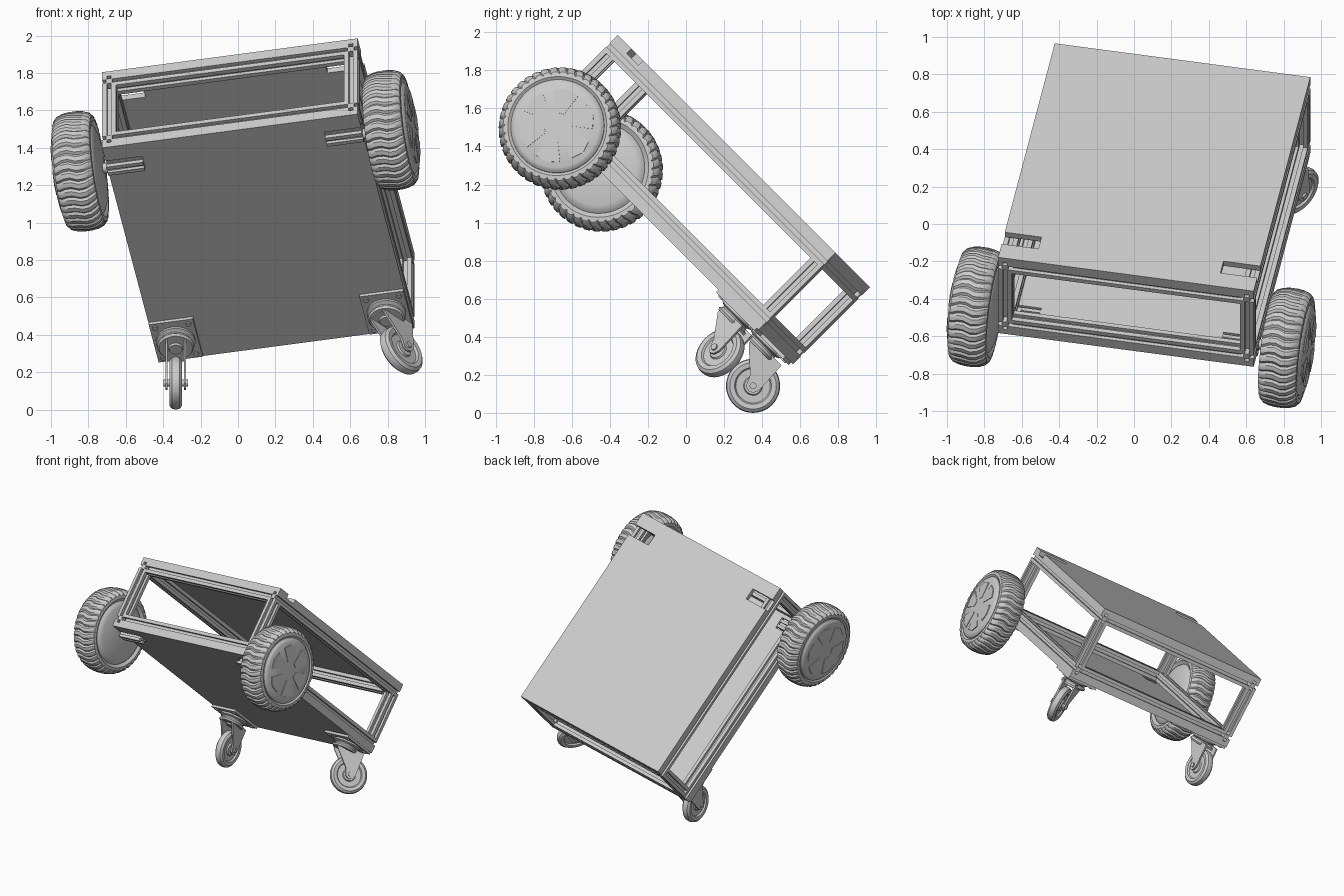
import bpy, bmesh
from math import sin, cos, pi, radians
from mathutils import Matrix, Vector

cube = bpy.data.objects.get("Cube")
if cube:
    bpy.data.objects.remove(cube, do_unlink=True)

grey = bpy.data.materials.new("plain_grey")
grey.use_nodes = True
GREY = (0.6, 0.6, 0.6, 1)
grey.diffuse_color = GREY
grey.node_tree.nodes["Principled BSDF"].inputs["Base Color"].default_value = GREY

# The whole cart is tilted: built upright, then placed by one matrix
TILT = (Matrix.Translation((0.108, -0.101, 0.918))
        @ Matrix.Rotation(radians(-45), 4, 'X') @ Matrix.Rotation(radians(-10.6), 4, 'Z'))
HX, HY, H = 0.695, 0.823, 0.572     # half width, half length, height
T, P = 0.035, 0.075                 # panel thickness, beam size


def finish(name, bm, local, smooth=False):
    bmesh.ops.recalc_face_normals(bm, faces=bm.faces)
    mesh = bpy.data.meshes.new(name)
    bm.to_mesh(mesh)
    bm.free()
    mesh.materials.append(grey)
    obj = bpy.data.objects.new(name, mesh)
    bpy.context.collection.objects.link(obj)
    obj.matrix_world = TILT @ local
    if smooth:
        bpy.ops.object.select_all(action='DESELECT')
        obj.select_set(True)
        bpy.context.view_layer.objects.active = obj
        bpy.ops.object.shade_smooth_by_angle(angle=radians(35))
    return obj


def prism(name, outline, depth, local):
    """Flat outline pushed along its own z."""
    bm = bmesh.new()
    face = bm.faces.new([bm.verts.new((x, y, 0)) for x, y in outline])
    out = bmesh.ops.extrude_face_region(bm, geom=[face])
    moved = [v for v in out["geom"] if isinstance(v, bmesh.types.BMVert)]
    bmesh.ops.translate(bm, verts=moved, vec=(0, 0, depth))
    return finish(name, bm, local)


def lathe(name, profile, local, steps=48, tread=False):
    """Profile of (along axis, radius) spun around z; tread cuts wavy grooves."""
    bm = bmesh.new()
    rings = []
    for a, r in profile:
        if r == 0:
            rings.append([bm.verts.new((0, 0, a))] * steps)
            continue
        ring = []
        for i in range(steps):
            t = 2 * pi * i / steps
            rr = r
            if tread and r > 0.285:
                t += 0.03 * sin(a * 45)
                rr -= 0.011 if i % 4 == 0 else 0
            ring.append(bm.verts.new((rr * cos(t), rr * sin(t), a)))
        rings.append(ring)
    for low, high in zip(rings, rings[1:]):
        for i in range(steps):
            j = (i + 1) % steps
            corners = list(dict.fromkeys((low[i], low[j], high[j], high[i])))
            if len(corners) > 2:
                bm.faces.new(corners)
    return finish(name, bm, local, True)


def along(start, axis):
    return Matrix.Translation(start) @ Vector(axis).to_track_quat('Z', 'Y').to_matrix().to_4x4()


def slotted(size):
    """Square beam section with a slot in each side."""
    h, g, d = size / 2, size * 0.16, size * 0.27
    side = [(h, -h), (h, -g), (h - d, -g), (h - d, g), (h, g)]
    pts = []
    for k in range(4):
        c, s = round(cos(k * pi / 2)), round(sin(k * pi / 2))
        pts += [(x * c - y * s, x * s + y * c) for x, y in side]
    return pts


def beam(name, start, axis, length, size=P):
    prism(name, slotted(size), length, along(start, axis))


# Panels with an open notch on each side near the front
NX, N0, N1 = 0.495, -0.72, -0.63
half = [(HX, -HY), (HX, N0), (NX, N0), (NX, N1), (HX, N1), (HX, HY)]
outline = half + [(-x, y) for x, y in reversed(half)]
for name, z in (("bottom_panel", 0), ("top_panel", H - T)):
    prism(name, outline, T, Matrix.Translation((0, 0, z)))

# Frame of slotted beams
bx, by = HX - P / 2, HY - P / 2
for level, z in (("lower", T + P / 2), ("upper", H - T - P / 2)):
    for side, s in (("left", 1), ("right", -1)):
        beam(f"{level}_{side}_rail", (s * bx, -HY, z), (0, 1, 0), 2 * HY)
    for end, s in (("front", -1), ("back", 1)):
        beam(f"{level}_{end}_rail", (P - HX, s * by, z), (1, 0, 0), 2 * (HX - P))
for end, e in (("front", -1), ("back", 1)):
    for side, s in (("left", 1), ("right", -1)):
        beam(f"{end}_{side}_post", (s * bx, e * by, T + P), (0, 0, 1), H - 2 * (T + P))

# Drive wheels: tyre, hub, face plates and axle
TYRE = [(-0.085, 0.235), (-0.105, 0.262), (-0.102, 0.288), (-0.085, 0.306), (-0.055, 0.317),
        (-0.02, 0.322), (0.02, 0.322), (0.055, 0.317), (0.085, 0.306), (0.102, 0.288),
        (0.105, 0.262), (0.085, 0.235)]
HUB = [(-0.125, 0), (-0.125, 0.06), (-0.112, 0.2), (-0.1, 0.23), (-0.075, 0.25),
       (0.075, 0.25), (0.1, 0.247), (0.112, 0.235), (0.118, 0.222), (0.122, 0.1), (0.122, 0)]
for side, s in (("left", 1), ("right", -1)):
    place = along((s * 0.844, -0.66, 0.01), (s, 0, 0))
    lathe(f"{side}_tyre", TYRE, place, 160, True)
    lathe(f"{side}_hub", HUB, place, 64)
    for k in range(6):
        a = k * pi / 3
        wedge = [(r * cos(a + t), r * sin(a + t))
                 for r, t in ((0.07, -0.3), (0.19, -0.36), (0.2, 0), (0.19, 0.36), (0.07, 0.3))]
        prism(f"{side}_hub_plate_{k + 1}", wedge, 0.006, place @ Matrix.Translation((0, 0, 0.119)))
    beam(f"{side}_axle_block", (s * NX, -0.675, 0), (s, 0, 0), HX - NX, 0.066)
    lathe(f"{side}_axle", [(0, 0), (0, 0.028), (0.2, 0.028), (0.2, 0)],
          along((s * 0.6, -0.66, 0.01), (s, 0, 0)), 24)

# Swivel casters under the back corners
WHEEL = [(-0.028, 0), (-0.028, 0.045), (-0.018, 0.05), (-0.018, 0.09), (-0.03, 0.097),
         (-0.033, 0.122), (-0.02, 0.138), (0, 0.142)]
WHEEL += [(-a, r) for a, r in reversed(WHEEL[:-1])]
RACE = [(0, 0), (0, 0.105), (-0.014, 0.105), (-0.022, 0.085), (-0.03, 0.085), (-0.045, 0.098),
        (-0.058, 0.09), (-0.058, 0.04), (-0.07, 0.035), (-0.07, 0)]
FORK = [(-0.065, -0.045), (0.14, -0.045), (0.15, -0.225), (0.135, -0.255), (0.11, -0.265),
        (0.085, -0.255), (0.06, -0.2), (-0.065, -0.085)]
for side, s, turn in (("left", 1, 36), ("right", -1, -10.6)):
    base = Matrix.Translation((s * 0.573, 0.665, 0))
    plate = [(x * 0.12, y * 0.145) for x, y in ((-1, -1), (1, -1), (1, 1), (-1, 1))]
    prism(f"{side}_caster_plate", plate, 0.018, base @ Matrix.Translation((0, 0, -0.018)))
    for k in range(4):
        spot = ((k % 2 * 2 - 1) * 0.09, (k // 2 * 2 - 1) * 0.115, -0.026)
        lathe(f"{side}_caster_bolt_{k + 1}", [(0, 0), (0, 0.016), (0.01, 0.016)],
              base @ Matrix.Translation(spot), 6)
    lathe(f"{side}_caster_race", RACE, base @ Matrix.Translation((0, 0, -0.016)))
    # swivel frame: x is sideways, y is the trailing direction
    swivel = base @ Matrix.Rotation(radians(-turn), 4, 'Z')
    upright = Matrix(((0, 0, 1, 0), (1, 0, 0, 0), (0, 1, 0, 0), (0, 0, 0, 1)))
    for leg, x in (("inner", -0.055), ("outer", 0.043)):
        prism(f"{side}_caster_{leg}_fork", FORK, 0.012,
              swivel @ Matrix.Translation((x, 0, 0)) @ upright)
    crown = [(-0.055, -0.065), (0.055, -0.065), (0.055, 0.1), (-0.055, 0.1)]
    prism(f"{side}_caster_crown", crown, 0.014, swivel @ Matrix.Translation((0, 0, -0.075)))
    hub = swivel @ along((0, 0.11, -0.228), (1, 0, 0))
    lathe(f"{side}_caster_wheel", WHEEL, hub)
    lathe(f"{side}_caster_pin", [(-0.065, 0), (-0.065, 0.018), (0.065, 0.018), (0.065, 0)], hub, 16)
